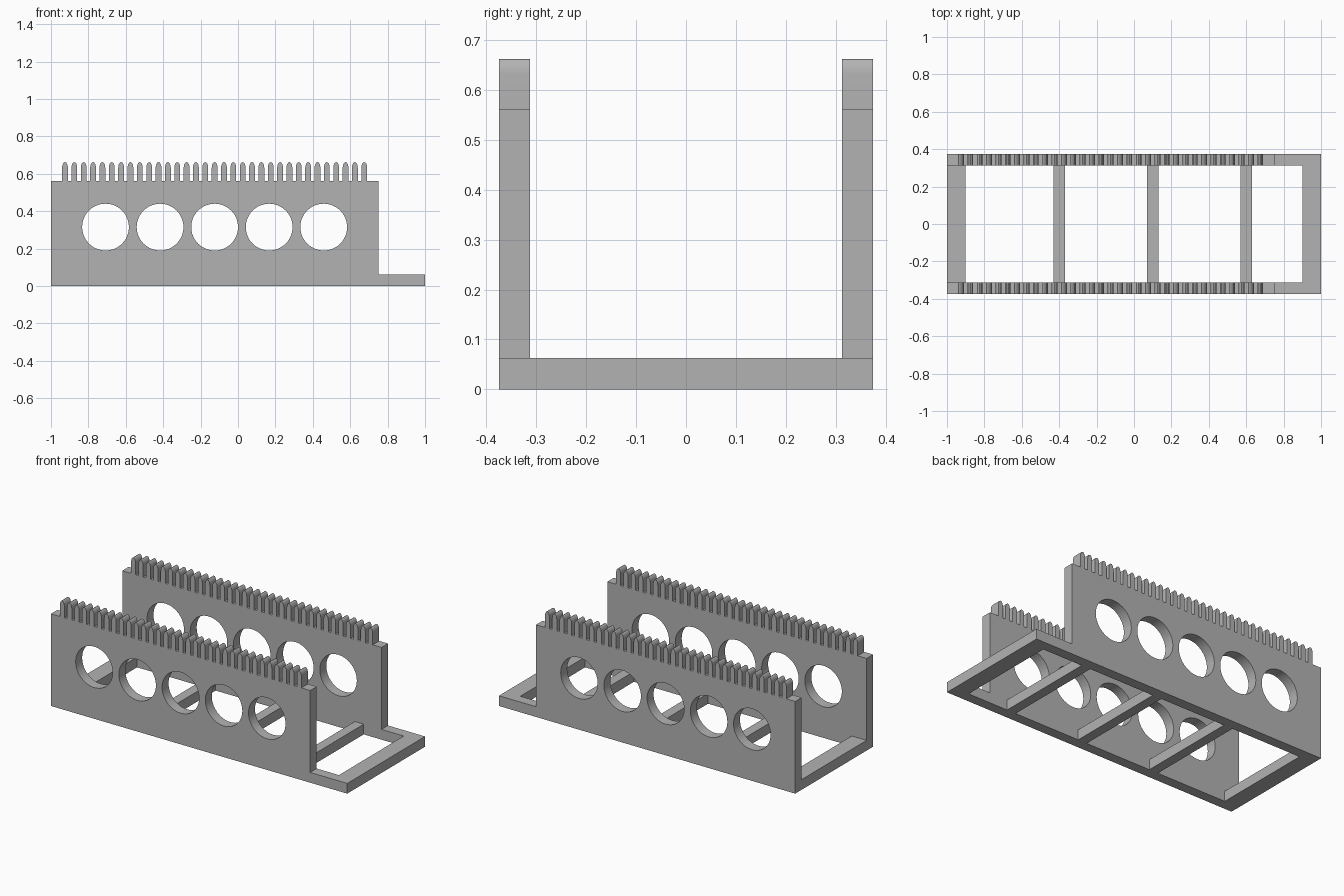
import bpy, bmesh, math

if "Cube" in bpy.data.objects:
    bpy.data.objects.remove(bpy.data.objects["Cube"])

grey = bpy.data.materials.new("plain_grey")
grey.diffuse_color = (0.45, 0.45, 0.45, 1)
grey.use_nodes = True
grey.node_tree.nodes["Principled BSDF"].inputs["Base Color"].default_value = grey.diffuse_color

HALF_Y, WALL = 0.375, 0.0625        # outer half width, wall thickness
BASE_Z, TOP_Z, TIP_Z = 0.0625, 0.5625, 0.6625


def tooth(cx, half=0.0155, shoulder=0.632, steps=8):
    """Round-tipped tooth outline, listed from right to left."""
    arc = [(cx + half * math.cos(math.pi * i / steps),
            shoulder + (TIP_Z - shoulder) * math.sin(math.pi * i / steps))
           for i in range(steps + 1)]
    return [(cx + half, TOP_Z)] + arc + [(cx - half, TOP_Z)]


def circle(cx, cz, r, n=48):
    return [(cx + r * math.cos(2 * math.pi * i / n),
             cz + r * math.sin(2 * math.pi * i / n)) for i in range(n)]


def plate(name, loops, y):
    """Upright plate in the xz plane, filled between its loops."""
    cu = bpy.data.curves.new(name + "_outline", 'CURVE')
    cu.dimensions, cu.fill_mode, cu.extrude = '2D', 'BOTH', WALL / 2
    for pts in loops:
        sp = cu.splines.new('POLY')
        sp.points.add(len(pts) - 1)
        for p, (x, z) in zip(sp.points, pts):
            p.co = (x, z, 0, 1)
        sp.use_cyclic_u = True
    tmp = bpy.data.objects.new(name + "_outline", cu)
    bpy.context.collection.objects.link(tmp)
    bpy.context.view_layer.update()
    dg = bpy.context.evaluated_depsgraph_get()
    me = bpy.data.meshes.new_from_object(tmp.evaluated_get(dg))
    bpy.data.objects.remove(tmp)
    bm = bmesh.new()
    bm.from_mesh(me)
    bmesh.ops.remove_doubles(bm, verts=bm.verts, dist=1e-5)
    for v in bm.verts:                       # stand the outline upright
        v.co = (v.co.x, y - v.co.z, v.co.y)
    bmesh.ops.recalc_face_normals(bm, faces=bm.faces)
    bm.to_mesh(me)
    bm.free()
    me.materials.clear()
    me.materials.append(grey)
    ob = bpy.data.objects.new(name, me)
    bpy.context.collection.objects.link(ob)
    bpy.ops.object.select_all(action='DESELECT')
    ob.select_set(True)
    bpy.context.view_layer.objects.active = ob
    bpy.ops.object.shade_smooth_by_angle(angle=math.radians(30))


def bar(name, cx, width):
    """Cross bar joining the two side walls."""
    bpy.ops.mesh.primitive_cube_add(size=1, location=(cx, 0, BASE_Z / 2))
    ob = bpy.context.object
    ob.name = name
    ob.scale = (width, 2 * (HALF_Y - WALL), BASE_Z)
    bpy.ops.object.transform_apply(location=False, rotation=False, scale=True)
    ob.data.materials.append(grey)


# Side walls: stepped outline with a comb of teeth and a row of round holes
outline = [(-1, 0), (1, 0), (1, BASE_Z), (0.75, BASE_Z), (0.75, TOP_Z)]
for i in reversed(range(33)):
    outline += tooth(-0.925 + 0.05 * i)
outline.append((-1, TOP_Z))
holes = [circle(-0.125 + k * 1.75 / 6, 0.315, 0.125) for k in range(-2, 3)]
for name, side in (("front_wall", -1), ("back_wall", 1)):
    plate(name, [outline] + holes, side * (HALF_Y - WALL / 2))

# Base frame: wide end bars and three narrow rungs
bar("left_end_bar", -0.95, 0.1)
bar("right_end_bar", 0.95, 0.1)
for i, x in enumerate((-0.4, 0.1, 0.6)):
    bar(f"cross_rung_{i + 1}", x, 0.06)
